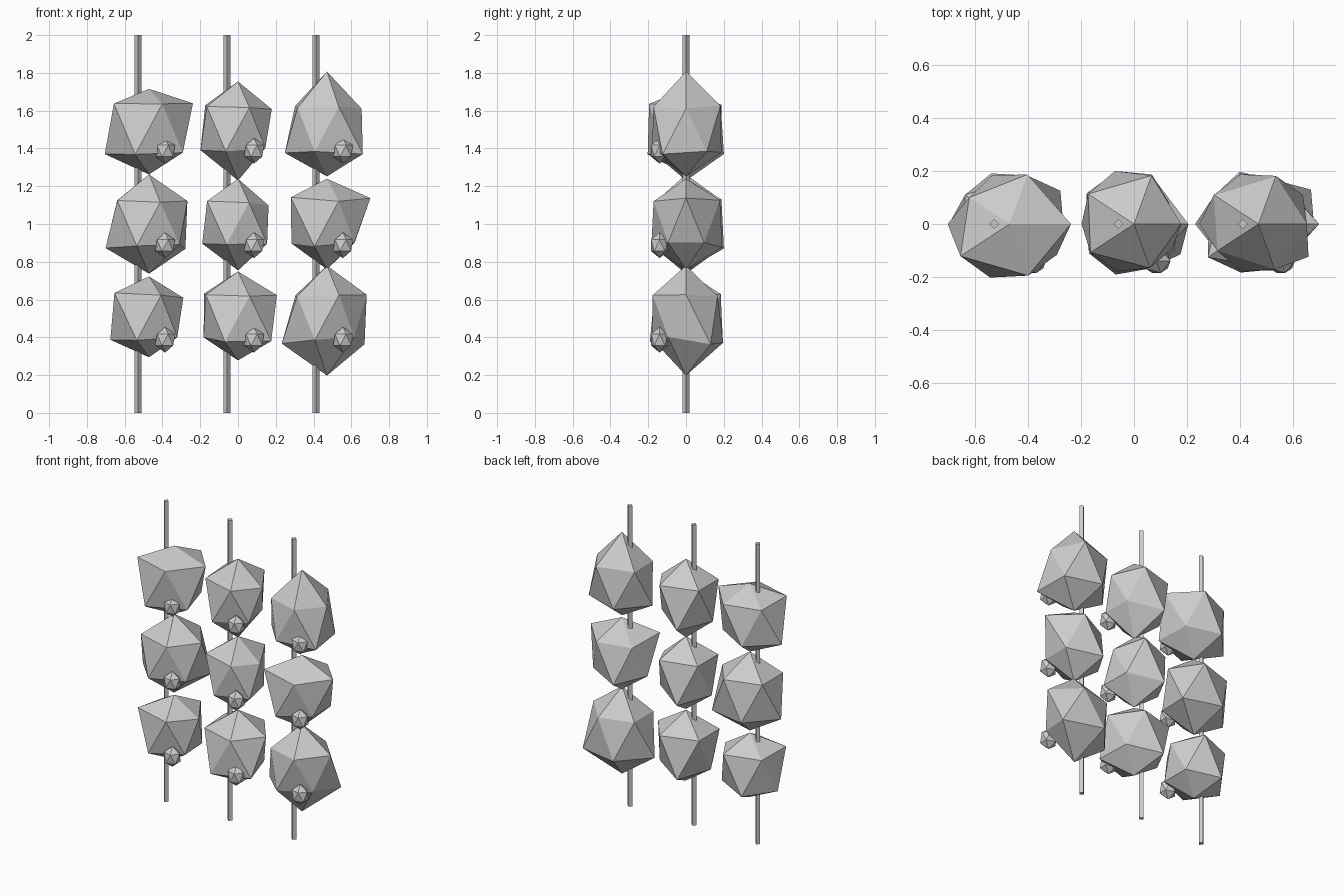
import bpy, bmesh
from math import cos, sin, radians

if "Cube" in bpy.data.objects:
    bpy.data.objects.remove(bpy.data.objects["Cube"])

SPACING_X, SPACING_Z = 0.471, 0.5
STRETCH = (1.0, 0.9, 1.15)
RING_R, RING_Z = 0.8944, 0.4472      # five-corner rings of a 20-sided ball

grey = bpy.data.materials.new("plain_grey")
grey.diffuse_color = (0.6, 0.6, 0.6, 1)
grey.use_nodes = True
grey.node_tree.nodes["Principled BSDF"].inputs["Base Color"].default_value = grey.diffuse_color


def finish(bm, name, location):
    bmesh.ops.recalc_face_normals(bm, faces=bm.faces)
    mesh = bpy.data.meshes.new(name)
    bm.to_mesh(mesh)
    bm.free()
    mesh.materials.append(grey)
    obj = bpy.data.objects.new(name, mesh)
    obj.location = location
    bpy.context.collection.objects.link(obj)


def rock(name, location, radii):
    """20-sided ball with its own radius per corner: bottom, five lower
    corners, five upper corners, top. Rings run clockwise from the front."""
    dirs = [(0, 0, -1)]
    for start, z in ((-36, -RING_Z), (-72, RING_Z)):
        for i in range(5):
            a = radians(start - 72 * i)
            dirs.append((RING_R * cos(a), RING_R * sin(a), z))
    dirs.append((0, 0, 1))
    bm = bmesh.new()
    v = [bm.verts.new([r * c * s for c, s in zip(d, STRETCH)])
         for d, r in zip(dirs, radii)]
    low, up = v[1:6], v[6:11]
    for i in range(5):
        j = (i + 1) % 5
        bm.faces.new((v[0], low[i], low[j]))
        bm.faces.new((low[i], up[i], low[j]))
        bm.faces.new((up[i], up[j], low[j]))
        bm.faces.new((v[11], up[i], up[j]))
    finish(bm, name, location)


# Corner radii in thousandths, rows from top to bottom, columns left to right
RADII = [
    [(211, 247, 265, 262, 240, 190, 255, 257, 211, 245, 260, 183),
     (239, 200, 235, 222, 262, 170, 217, 228, 240, 240, 200, 217),
     (220, 262, 235, 250, 245, 233, 225, 215, 233, 238, 205, 263)],
    [(233, 222, 235, 257, 250, 266, 215, 232, 233, 240, 227, 224),
     (218, 213, 220, 212, 262, 180, 210, 226, 220, 245, 181, 204),
     (213, 200, 240, 210, 250, 202, 224, 265, 190, 235, 257, 204)],
    [(183, 206, 235, 229, 240, 197, 230, 253, 220, 242, 203, 189),
     (197, 243, 250, 204, 255, 183, 220, 235, 247, 240, 230, 212),
     (267, 200, 230, 268, 258, 275, 230, 218, 230, 218, 235, 239)],
]

for col in range(3):
    cx = (col - 1) * SPACING_X
    # thin square rod running through each column
    bm = bmesh.new()
    bmesh.ops.create_cone(bm, cap_ends=True, segments=4, radius1=0.018,
                          radius2=0.018, depth=2)
    finish(bm, f"rod_{col}", (cx - 0.058, 0, 1))
    for row in range(3):
        cz = 1.505 - row * SPACING_Z
        rock(f"lump_{row}_{col}", (cx, 0, cz), [r / 1000 for r in RADII[row][col]])
        # small bud on the lower front right
        rock(f"bud_{row}_{col}", (cx + 0.085, -0.14, cz - 0.118), [0.059] * 12)
